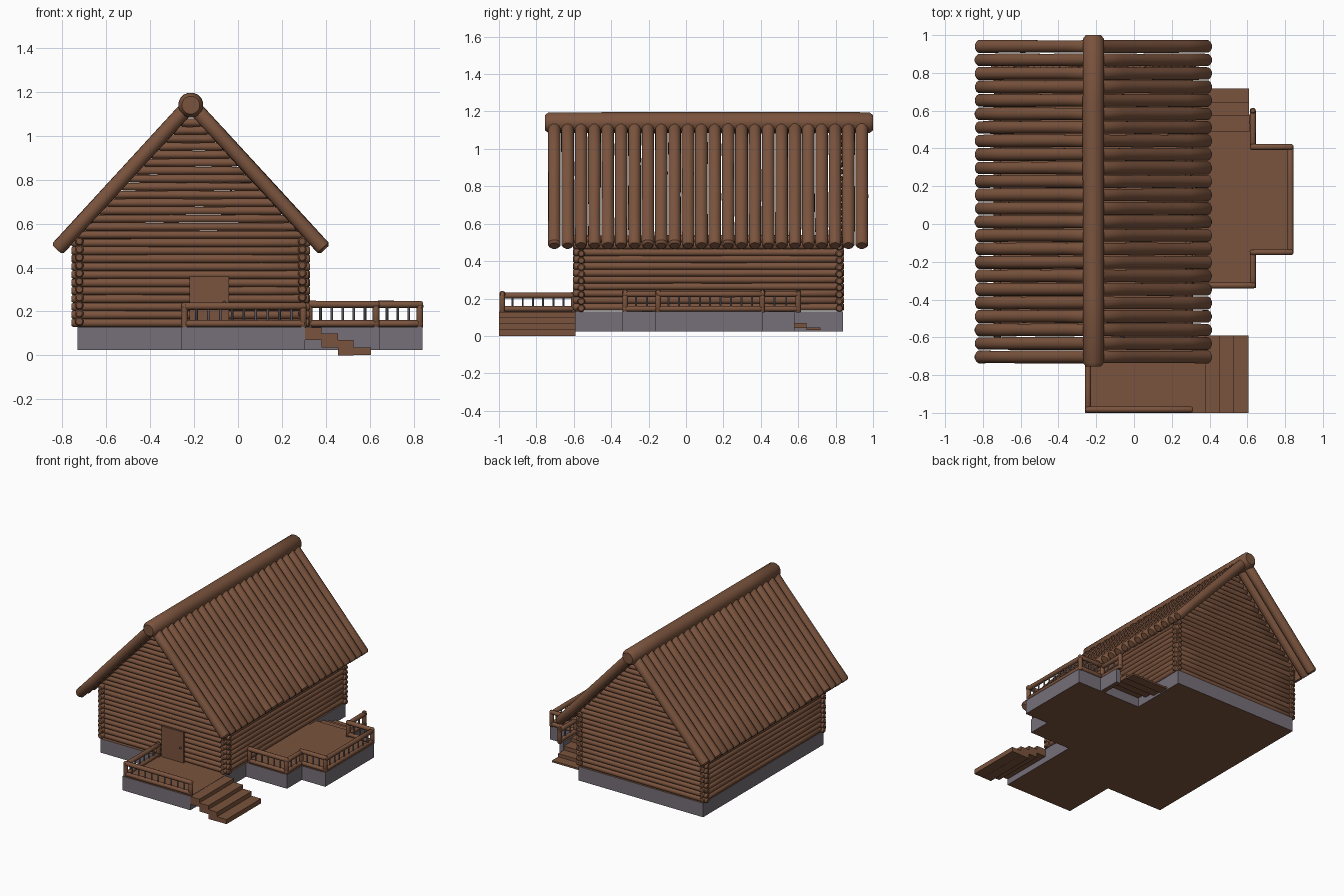
import bpy, bmesh, math, random
from mathutils import Vector

if "Cube" in bpy.data.objects:
    bpy.data.objects.remove(bpy.data.objects["Cube"])

random.seed(4)


def material(name, rgb):
    m = bpy.data.materials.new(name)
    m.diffuse_color = (*rgb, 1)
    m.use_nodes = True
    m.node_tree.nodes["Principled BSDF"].inputs["Base Color"].default_value = m.diffuse_color
    return m


WOOD = material("brown_wood", (0.195, 0.087, 0.047))
STONE = material("grey_stone", (0.18, 0.16, 0.19))


def finish(name, bm, mats, smooth=0):
    bmesh.ops.recalc_face_normals(bm, faces=bm.faces)
    me = bpy.data.meshes.new(name)
    for m in mats:
        me.materials.append(m)
    bm.to_mesh(me)
    bm.free()
    ob = bpy.data.objects.new(name, me)
    bpy.context.collection.objects.link(ob)
    if smooth:
        bpy.context.view_layer.objects.active = ob
        ob.select_set(True)
        bpy.ops.object.shade_smooth_by_angle(angle=math.radians(smooth))
        ob.select_set(False)
    return ob


def log(bm, a, b, r, wobble=0.06, sides=12, spans=5):
    """Round log from a to b with softened ends and slight irregularity."""
    a, b = Vector(a), Vector(b)
    d = b - a
    length = d.length
    d.normalize()
    u = d.cross(Vector((0, 0, 1)) if abs(d.z) < 0.9 else Vector((1, 0, 0))).normalized()
    v = d.cross(u)
    e = min(r * 0.35, length * 0.2)
    stops = [(0, 0.72), (e, 1)]
    stops += [(e + (length - 2 * e) * i / spans, 1) for i in range(1, spans)]
    stops += [(length - e, 1), (length, 0.72)]
    rings = []
    for s, f in stops:
        rr = r * f * (1 + random.uniform(-wobble, wobble))
        ring = []
        for k in range(sides):
            t = 2 * math.pi * (k + 0.5) / sides
            ring.append(bm.verts.new(a + d * s + (u * math.cos(t) + v * math.sin(t)) * rr))
        rings.append(ring)
    for p, q in zip(rings, rings[1:]):
        for k in range(sides):
            n = (k + 1) % sides
            bm.faces.new((p[k], p[n], q[n], q[k]))
    bm.faces.new(rings[0][::-1])
    bm.faces.new(rings[-1])


def prism(bm, pts, vec):
    f = bm.faces.new([bm.verts.new(p) for p in pts])
    ext = bmesh.ops.extrude_face_region(bm, geom=[f], use_keep_orig=True)["geom"]
    bmesh.ops.translate(bm, vec=vec, verts=[g for g in ext if isinstance(g, bmesh.types.BMVert)])


# Foundation: grey sides, wooden floor and underside
outline = [(-.73, -.59), (-.26, -.59), (-.26, -1), (.305, -1), (.305, -.34), (.645, -.34),
           (.645, -.165), (.84, -.165), (.84, .41), (.645, .41), (.645, .58), (.61, .58),
           (.61, .41), (.305, .41), (.305, .84), (-.73, .84)]
bm = bmesh.new()
prism(bm, [(x, y, .025) for x, y in outline], (0, 0, .105))
bm.normal_update()
for f in bm.faces:
    f.material_index = 1 if abs(f.normal.z) > 0.5 else 0
finish("foundation", bm, [STONE, WOOD])

# Walls and gables
CX, STEP, R = -.215, .0365, .0195
bm = bmesh.new()
for i in range(11):
    z = .148 + i * STEP
    for y in (-.56, .82):
        log(bm, (CX - .543, y, z), (CX + .543, y, z), R)
    for x in (CX - .508, CX + .508):
        zy = z + STEP / 2 - .012
        log(bm, (x, -.605, zy), (x, .845, zy), R)
finish("log_walls", bm, [WOOD], 40)

bm = bmesh.new()
for i in range(11, 27):
    z = .148 + i * STEP
    half = .61 - (z - .482) * .92 - .03
    if half > .015:
        for y in (-.56, .82):
            log(bm, (CX - half, y, z), (CX + half, y, z), .0185)
finish("gable_logs", bm, [WOOD], 40)

# Roof slopes and ridge
bm = bmesh.new()
N, Y0, Y1 = 24, -.704, .94
for i in range(N):
    y = Y0 + (Y1 - Y0) * i / (N - 1)
    for s in (-1, 1):
        log(bm, (CX + s * .61, y, .482), (CX + s * .01, y, 1.135), .0345, .04)
finish("roof_logs", bm, [WOOD], 40)
bm = bmesh.new()
log(bm, (CX, -.755, 1.14), (CX, 1.0, 1.14), .057, .01, 16)
finish("ridge_log", bm, [WOOD], 40)

# Front door with knob
bm = bmesh.new()
prism(bm, [(-.22, -.59, .13), (-.04, -.59, .13), (-.04, -.59, .36), (-.22, -.59, .36)], (0, .035, 0))
finish("door", bm, [WOOD])
bm = bmesh.new()
log(bm, (-.063, -.588, .24), (-.063, -.603, .24), .008, 0, 8, 2)
finish("door_knob", bm, [STONE], 40)


# Stairs: stepped top and stepped underside
def stairs(name, start, ends, tops, bottoms, place, vec):
    starts = [start] + ends[:-1]
    prof = [p for s, e, t in zip(starts, ends, tops) for p in ((s, t), (e, t))]
    prof += [p for s, e, b in reversed(list(zip(starts, ends, bottoms))) for p in ((e, b), (s, b))]
    bm = bmesh.new()
    prism(bm, [place(u, z) for u, z in prof], vec)
    finish(name, bm, [WOOD])


stairs("front_stairs", .303, [.38, .455, .527, .605], [.128, .1, .07, .036], [.07, .036, .0, .001],
       lambda u, z: (u, -1, z), (0, .41, 0))
stairs("side_stairs", .408, [.49, .575, .645, .718], [.128, .1, .07, .046], [.095, .066, .042, .033],
       lambda u, z: (.305, u, z), (.305, 0, 0))


# Railings along paths: two rails, posts at corners, thin balusters
def railing(name, path, top):
    bm, bb = bmesh.new(), bmesh.new()
    for (x0, y0), (x1, y1) in zip(path, path[1:]):
        dz = .006 if abs(x1 - x0) > abs(y1 - y0) else -.002
        a, b = Vector((x0, y0, 0)), Vector((x1, y1, 0))
        d = (b - a).normalized() * .012
        for z, r in ((top + dz, .0165), (.145, .0155)):
            up = Vector((0, 0, z))
            log(bm, a - d + up, b + d + up, r, .05, 10, 3)
        n = max(2, round((b - a).length / .055))
        for i in range(1, n):
            p = a.lerp(b, i / n)
            log(bb, (p.x, p.y, .14), (p.x, p.y, top), .006, 0, 6, 1)
    for x, y in path:
        log(bm, (x, y, .125), (x, y, top + .018), .0155, .03, 10, 2)
    finish(name, bm, [WOOD], 40)
    finish(name + "_balusters", bb, [STONE], 40)


railing("porch_railing", [(-.243, -.6), (-.243, -.982), (.297, -.982)], .218)
railing("deck_railing", [(.325, -.325), (.629, -.325), (.629, -.149), (.828, -.149),
                         (.828, .408), (.629, .408), (.629, .6)], .226)
